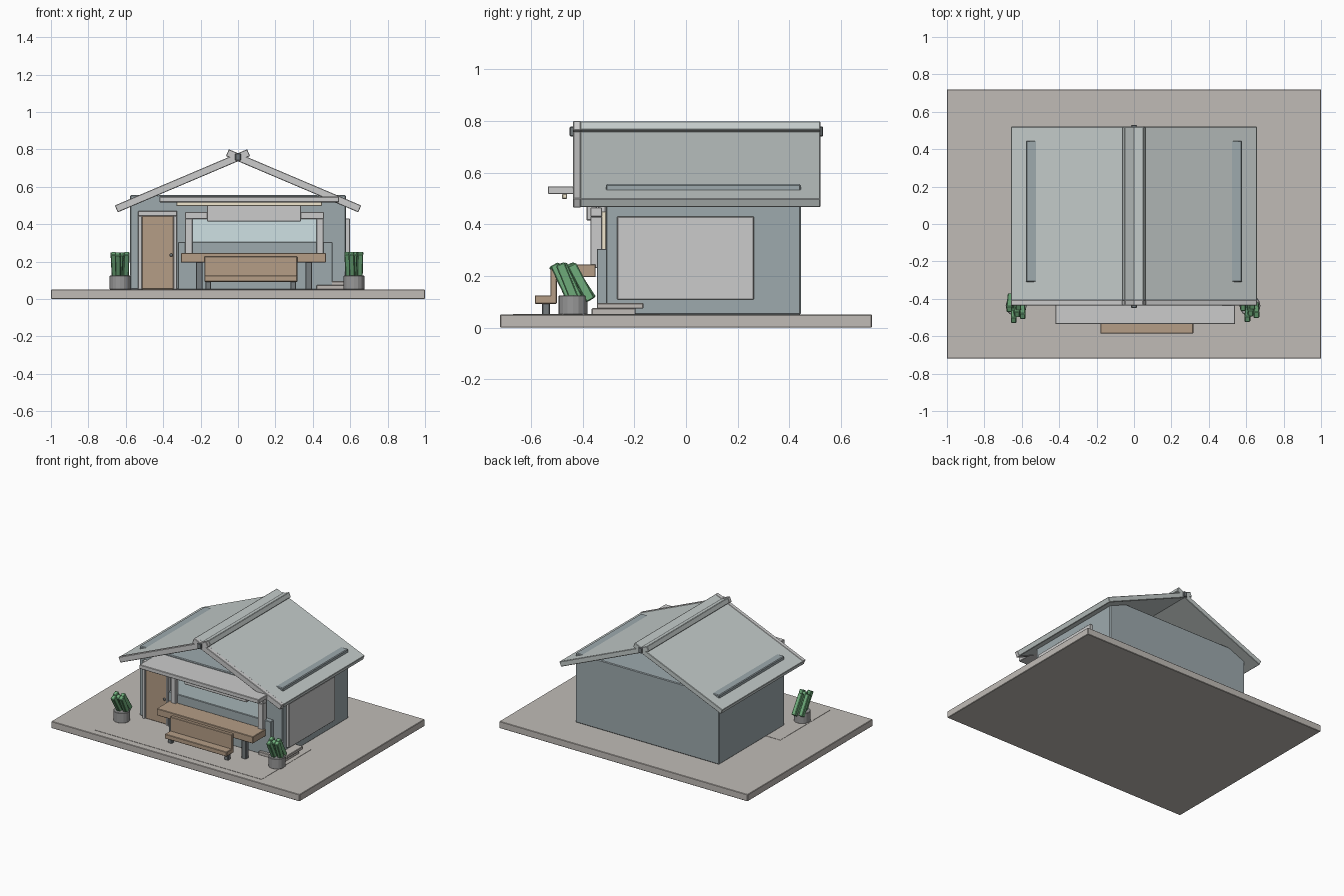
import bpy, math

if "Cube" in bpy.data.objects:
    bpy.data.objects.remove(bpy.data.objects["Cube"])

def material(name, r, g, b):
    m = bpy.data.materials.new(name)
    m.diffuse_color = (r, g, b, 1)
    m.use_nodes = True
    m.node_tree.nodes["Principled BSDF"].inputs["Base Color"].default_value = m.diffuse_color
    return m

CONCRETE = material("concrete", .53, .50, .47)
WALL = material("wall_paint", .34, .40, .42)
ROOF = material("roof_sheet", .55, .60, .59)
TRIM = material("trim", .72, .72, .72)
WOOD = material("wood", .46, .34, .24)
DARK = material("dark_metal", .18, .20, .21)
POT = material("pot_grey", .32, .32, .32)
GLASS = material("pane", .62, .75, .77)
CREAM = material("cream", .88, .80, .62)
LEAF = material("leaf_green", .16, .42, .20)

def finish(ob, name, mat, bevel):
    ob.name = name
    ob.data.materials.append(mat)
    if bevel:
        mod = ob.modifiers.new("edge", 'BEVEL')
        mod.width = bevel
        mod.segments = 1
    return ob

def block(name, size, centre, mat, rot=(0, 0, 0), bevel=.003):
    bpy.ops.mesh.primitive_cube_add(size=1, location=centre, rotation=rot)
    ob = bpy.context.object
    ob.scale = size
    bpy.ops.object.transform_apply(location=False, rotation=False, scale=True)
    return finish(ob, name, mat, bevel)

def box(name, x, y, z, mat, bevel=.003):
    size = [b - a for a, b in (x, y, z)]
    mid = [(a + b) / 2 for a, b in (x, y, z)]
    return block(name, size, mid, mat, bevel=bevel)

# ground slab and paving
box("base_slab", (-1, 1), (-.72, .72), (0, .05), CONCRETE)
box("paving", (-.69, .66), (-.67, -.1), (.045, .052), CONCRETE, 0)

# main walls, flat-topped under the open gable
box("walls", (-.578, .578), (-.31, .445), (.05, .555), WALL, .005)

# crossing roof slopes with front barge boards
pitch = math.radians(23)
for side, label in ((-1, "left"), (1, "right")):
    block("roof_" + label, (.769, .93, .036), (side * .297, .055, .632), ROOF, (0, side * pitch, 0))
    block("barge_board_" + label, (.769, .03, .040), (side * .297, -.422, .632), TRIM, (0, side * pitch, 0))
box("ridge_beam", (-.015, .015), (-.45, .53), (.74, .778), DARK)

# awning with light strip beneath
box("awning", (-.42, .54), (-.535, -.31), (.517, .547), TRIM)
box("light_strip", (-.33, .45), (-.48, -.46), (.498, .518), CREAM)

# door
box("door_frame_top", (-.535, -.325), (-.34, -.31), (.443, .47), TRIM)
for x0, label in ((-.535, "left"), (-.346, "right")):
    box("door_frame_" + label, (x0, x0 + .021), (-.34, -.31), (.05, .445), TRIM)
box("door", (-.514, -.344), (-.33, -.305), (.052, .444), WOOD)
bpy.ops.mesh.primitive_uv_sphere_add(segments=10, ring_count=6, radius=.009, location=(-.357, -.338, .235))
finish(bpy.context.object, "door_knob", DARK, 0)

# serving window and sign board
box("window_backing", (-.26, .435), (-.33, -.308), (.23, .45), CREAM)
box("window_pane", (-.25, .42), (-.34, -.325), (.23, .435), GLASS, 0)
box("window_frame_top", (-.283, .46), (-.37, -.325), (.428, .465), TRIM)
for x0, label in ((-.283, "left"), (.419, "right")):
    box("window_frame_" + label, (x0, x0 + .039), (-.37, -.325), (.23, .43), TRIM)
box("sign_board", (-.165, .337), (-.385, -.345), (.415, .503), TRIM)

# counter
box("counter_base", (-.32, .505), (-.345, -.305), (.05, .305), WALL).name = "counter_base"
box("counter_top", (-.305, .47), (-.50, -.35), (.195, .245), WOOD)
for x0, label in ((-.225, "left"), (.36, "right")):
    box("counter_leg_" + label, (x0, x0 + .036), (-.475, -.44), (.05, .197), DARK)

# bench
box("bench_seat", (-.18, .317), (-.585, -.50), (.092, .125), WOOD)
box("bench_back", (-.18, .317), (-.525, -.50), (.10, .228), WOOD)
for x0, label in ((-.175, "left"), (.28, "right")):
    box("bench_leg_" + label, (x0, x0 + .03), (-.557, -.527), (.05, .095), DARK)

# side panel and corner steps
box("side_panel", (.57, .598), (-.267, .263), (.108, .43), TRIM)
box("step_lower", (.42, .63), (-.365, -.195), (.05, .075), CONCRETE)
box("step_upper", (.50, .64), (-.345, -.165), (.073, .095), CONCRETE)

# potted plants with leaning slab leaves
spots = [(-.033, .025), (-.012, -.03), (.012, .04), (.033, -.012), (.0, .0)]
for px, lean, label in ((-.63, 30, "left"), (.62, 25, "right")):
    bpy.ops.mesh.primitive_cylinder_add(vertices=16, radius=.056, depth=.075, location=(px, -.437, .0875))
    finish(bpy.context.object, "pot_" + label, POT, .003)
    for i, (dx, dy) in enumerate(spots):
        tilt = math.radians(lean + (i % 3 - 1) * 3)
        block(f"leaf_{label}_{i}", (.03, .036, .155), (px + dx, -.446 + dy, .175), LEAF,
              (tilt, math.radians((i - 2) * 1.5), 0), .004)
